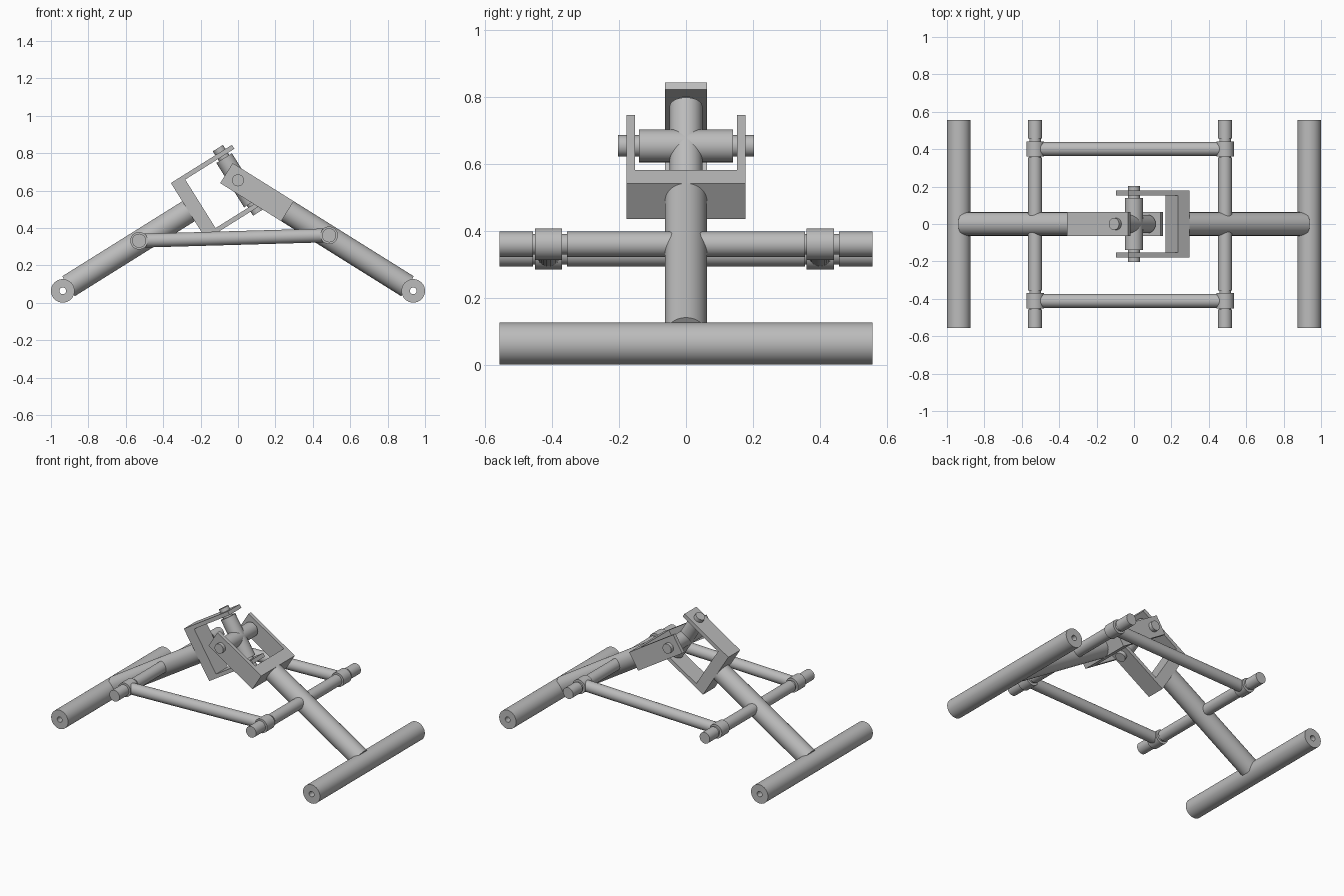
import bpy, bmesh, math
from mathutils import Vector, Matrix

if "Cube" in bpy.data.objects:
    bpy.data.objects.remove(bpy.data.objects["Cube"])

grey = bpy.data.materials.new("plain grey")
grey.diffuse_color = (0.5, 0.5, 0.5, 1)
grey.use_nodes = True
grey.node_tree.nodes["Principled BSDF"].inputs["Base Color"].default_value = grey.diffuse_color

JOINT = Vector((0, 0, 0.655))       # centre of the universal joint
ANG = math.radians(32)              # slope of both arms
FOOT = 1.104                        # distance joint to foot axis
Y = Vector((0, 1, 0))


def finish(name, bm):
    bmesh.ops.recalc_face_normals(bm, faces=bm.faces)
    me = bpy.data.meshes.new(name)
    bm.to_mesh(me)
    bm.free()
    me.materials.append(grey)
    ob = bpy.data.objects.new(name, me)
    bpy.context.collection.objects.link(ob)
    bpy.context.view_layer.objects.active = ob
    ob.select_set(True)
    bpy.ops.object.shade_smooth_by_angle(angle=math.radians(35))
    ob.select_set(False)
    return ob


def turned(name, origin, axis, profile, closed=False, n=32):
    """Spin (distance, radius) points around an axis."""
    bm = bmesh.new()
    q = Vector(axis).to_track_quat('Z', 'Y')
    rings = [[bm.verts.new(Vector(origin) + q @ Vector((
        r * math.cos(2 * math.pi * i / n), r * math.sin(2 * math.pi * i / n), d)))
        for i in range(n)] for d, r in profile]
    pairs = list(zip(rings, rings[1:]))
    if closed:
        pairs.append((rings[-1], rings[0]))
    else:
        bm.faces.new(rings[0])
        bm.faces.new(rings[-1])
    for a, b in pairs:
        for i in range(n):
            j = (i + 1) % n
            bm.faces.new((a[i], a[j], b[j], b[i]))
    return finish(name, bm)


def yoke(name, u, v, w):
    """U-shaped bracket: u runs outward, w across the prongs, v is its width."""
    pts = [(-0.073, -0.178), (0.312, -0.178), (0.312, 0.178), (-0.073, 0.178),
           (-0.073, 0.153), (0.237, 0.153), (0.237, -0.153), (-0.073, -0.153)]
    bm = bmesh.new()
    f = bm.faces.new([bm.verts.new(JOINT + u * a + w * b - v * 0.063) for a, b in pts])
    ext = bmesh.ops.extrude_face_region(bm, geom=[f])
    bmesh.ops.translate(bm, vec=v * 0.126,
                        verts=[g for g in ext['geom'] if isinstance(g, bmesh.types.BMVert)])
    return finish(name, bm)


c, s = math.cos(ANG), math.sin(ANG)
for side, sx in (("left", -1), ("right", 1)):
    u, v = Vector((sx * c, 0, -s)), Vector((sx * s, 0, c))
    # sloping arm and foot tube with a through bore
    turned(side + "_arm", JOINT, u, [(0.30, 0.063), (FOOT - 0.035, 0.063)])
    foot = Vector((sx * 0.937, 0, 0.064))
    turned(side + "_foot_tube", foot, Y,
           [(-0.557, 0.063), (0.557, 0.063), (0.557, 0.018), (-0.557, 0.018)], True)
    # the two yokes are turned a quarter against each other
    if sx > 0:
        yoke("right_yoke", u, v, Y)
    else:
        yoke("left_yoke", u, Y, v)
        cross_axis = v

# joint cross: two stepped pins at right angles
pin = [(-0.203, 0.032), (-0.14, 0.032), (-0.14, 0.049),
       (0.14, 0.049), (0.14, 0.032), (0.203, 0.032)]
turned("cross_pin_horizontal", JOINT, Y, pin)
turned("cross_pin_upright", JOINT, cross_axis, pin)

# cross rods with grooves for the link sleeves
ends = {"left": Vector((-0.529, 0, 0.332)), "right": Vector((0.487, 0, 0.361))}
half = [(0.355, 0.0375), (0.355, 0.031), (0.457, 0.031), (0.457, 0.0375), (0.557, 0.0375)]
for side, p in ends.items():
    turned(side + "_cross_rod", p, Y, [(-d, r) for d, r in reversed(half)] + half)

# links: a rod between two sleeves, front and back
for where, y in (("front", -0.411), ("back", 0.401)):
    a, b = (ends[k] + Y * y for k in ("left", "right"))
    for side, p in (("left", a), ("right", b)):
        turned(f"{where}_{side}_sleeve", p, Y, [(-0.041, 0.047), (0.041, 0.047)])
    d = b - a
    turned(where + "_link_rod", a, d.normalized(), [(0.03, 0.037), (d.length - 0.03, 0.037)])
